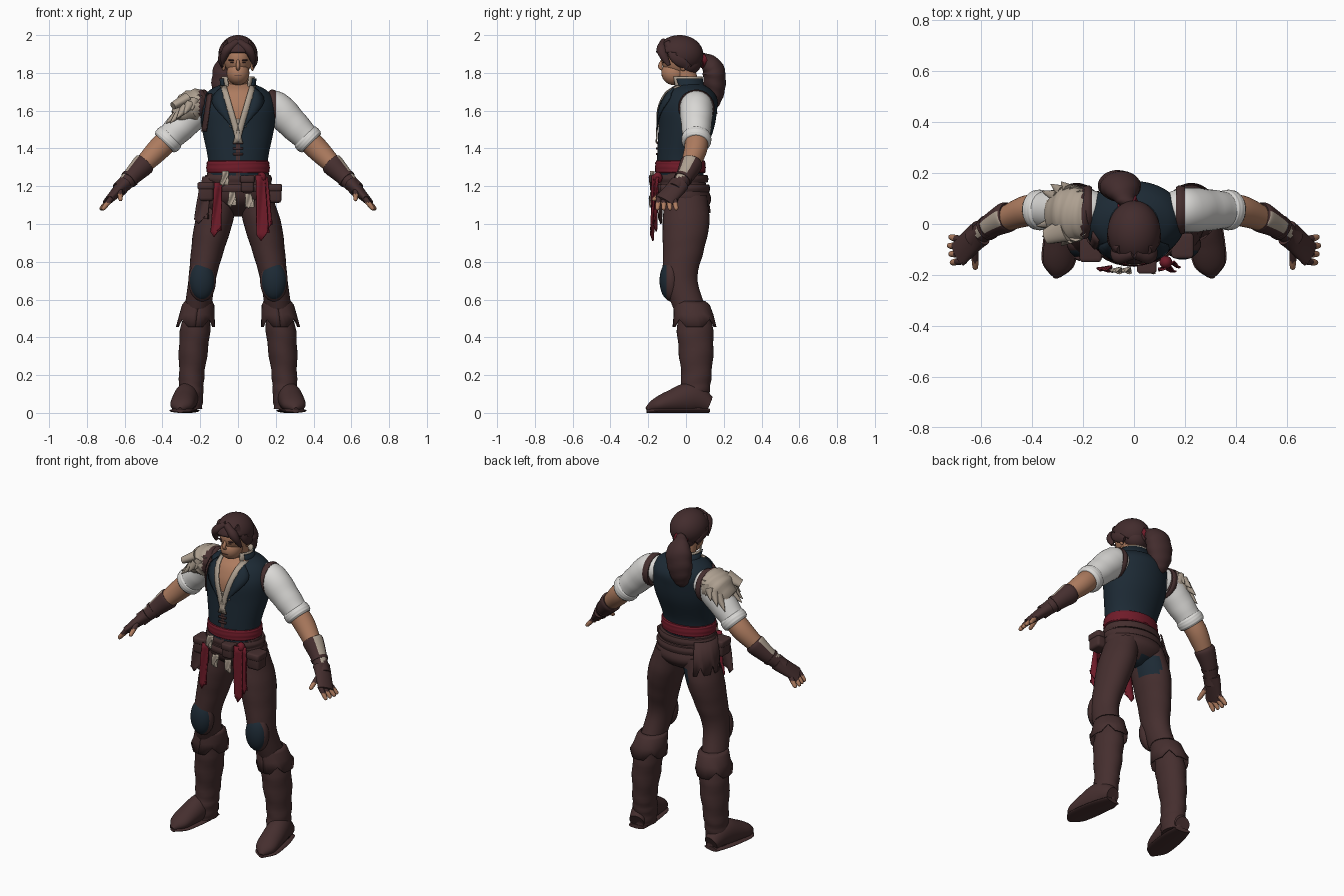
import bpy, bmesh, math, random
from mathutils import Vector

random.seed(4)
if "Cube" in bpy.data.objects:
    bpy.data.objects.remove(bpy.data.objects["Cube"])


def material(name, *rgb):
    mat = bpy.data.materials.new(name)
    mat.use_nodes = True
    mat.diffuse_color = (*rgb, 1)
    mat.node_tree.nodes["Principled BSDF"].inputs["Base Color"].default_value = (*rgb, 1)
    return mat


BROWN = material("dark brown leather", .06, .028, .028)
HAIR = material("brown hair", .055, .025, .026)
BLUE = material("deep blue cloth", .012, .023, .035)
RED = material("crimson cloth", .16, .011, .022)
WHITE = material("white linen", .7, .69, .67)
CREAM = material("cream bone", .42, .35, .28)
SKIN = material("tan skin", .42, .2, .115)


def finish(bm, name, mats, rule=None, thick=0):
    bmesh.ops.recalc_face_normals(bm, faces=bm.faces)
    for face in bm.faces:
        face.smooth = True
        face.material_index = int(rule(face.calc_center_median(), face.normal)) if rule else 0
    for edge in bm.edges:
        if len(edge.link_faces) == 2 and edge.calc_face_angle(0) > .8:
            edge.smooth = False
    mesh = bpy.data.meshes.new(name)
    bm.to_mesh(mesh)
    bm.free()
    ob = bpy.data.objects.new(name, mesh)
    bpy.context.collection.objects.link(ob)
    for mat in mats if isinstance(mats, tuple) else (mats,):
        mesh.materials.append(mat)
    if thick:
        solid = ob.modifiers.new("thickness", 'SOLIDIFY')
        solid.thickness, solid.offset = thick, 0


def dense(stations, steps=6):
    """Smooth curve through stations (x, y, z, radius, radius)."""
    out, last = [], len(stations) - 1
    for i in range(last):
        quad = [stations[max(0, min(last, i + j))] for j in (-1, 0, 1, 2)]
        for t in (j / steps for j in range(steps)):
            out.append([b + t / 2 * (c - a + t * (2 * a - 5 * b + 4 * c - d + t * (3 * b - a - 3 * c + d)))
                        for a, b, c, d in zip(*quad)])
    return out + [list(stations[-1])]


def sweep(name, stations, mats, rule=None, ref=(0, 1, 0), level=False, sides=32, ripple=0):
    """Elliptical sections along a path; level keeps the sections horizontal."""
    bm, rings, path = bmesh.new(), [], dense(stations)
    for i, (x, y, z, a, b) in enumerate(path):
        u, v = Vector((1, 0, 0)), Vector((0, 1, 0))
        if not level:
            ahead, behind = path[min(i + 1, len(path) - 1)], path[max(i - 1, 0)]
            along = Vector(ahead[:3]) - Vector(behind[:3])
            u = Vector(ref).cross(along).normalized()
            v = along.cross(u).normalized()
        ring = []
        for j in range(sides):
            turn = math.tau * j / sides
            swell = 1 + ripple * math.sin(i * 1.6 + math.sin(turn * 2))
            p = Vector((x, y, z)) + swell * (u * a * math.cos(turn) + v * b * math.sin(turn))
            p.z = max(p.z, 0)
            ring.append(bm.verts.new(p))
        rings.append(ring)
    for low, high in zip(rings, rings[1:]):
        for j in range(sides):
            bm.faces.new((low[j], low[j - 1], high[j - 1], high[j]))
    bm.faces.new(rings[0])
    bm.faces.new(rings[-1])
    finish(bm, name, mats, rule)


def sheet(name, rows, mat):
    bm = bmesh.new()
    grid = [[bm.verts.new(p) for p in row] for row in rows]
    for low, high in zip(grid, grid[1:]):
        for i in range(len(low) - 1):
            bm.faces.new((low[i], low[i + 1], high[i + 1], high[i]))
    finish(bm, name, mat, thick=.007)


def wrap(name, mat, rings, start=0, end=360, tear=0, count=32):
    """Cloth wrapped about the body, angle 0 at the front; tear makes a ragged hem."""
    rows = []
    for ring in rings:
        x, y, z, a, b = ring
        hem = tear if ring == rings[-1] else 0
        angles = [math.radians(start + (end - start) * j / count) for j in range(count + 1)]
        rows.append([(x + a * math.sin(w), y - b * math.cos(w), z + hem * max(0, 1 - abs(j % 8 - 4) / 2))
                     for j, w in enumerate(angles)])
    sheet(name, rows, mat)


def ball(name, mat, centre, size, drop=None, boxy=False):
    bm = bmesh.new()
    if boxy:
        bmesh.ops.create_cube(bm, size=2)
        bmesh.ops.bevel(bm, geom=bm.edges[:], offset=.35, segments=3, affect='EDGES', profile=.5)
    else:
        bmesh.ops.create_uvsphere(bm, u_segments=40, v_segments=28, radius=1)
    for vert in bm.verts:
        vert.co = Vector(centre) + Vector(p * q for p, q in zip(vert.co, size))
    if drop:
        gone = [f for f in bm.faces if drop(f.calc_center_median())]
        bmesh.ops.delete(bm, geom=gone, context='FACES')
    finish(bm, name, mat, thick=.008 if drop else 0)


def trunk(stations, depth):
    """Stations (height, y, half width) on the centre line."""
    return [(0, y, z, a, a * depth) for z, y, a in stations]


def leg(side, stations, depth=1.2):
    """Stations (height, y, half width) down the spread leg."""
    return [(side * (.25 - .12 * z * z), y, z, a, a * depth) for z, y, a in stations]


def arm(side, stations, width=0):
    """Stations (distance out, radius) along the lowered arm, which bends forward at the elbow."""
    return [(side * x, .055 - 1.7 * max(0, x - .37) ** 2, min(1.615, 1.825 - 1.02 * x), r, width or r) for x, r in stations]


def flip(side, stations):
    return [(side * p[0], *p[1:]) for p in stations]


# Waistcoat with open neck
TORSO = trunk([(1.25, -.03, .16), (1.35, -.03, .16), (1.5, 0, .19), (1.6, .01, .2),
               (1.66, .02, .19), (1.705, .02, .155), (1.735, .02, .1), (1.75, .02, .06)], .77)
PROFILE = dense(TORSO, 16)


def chest(x, z, lift=.008):
    """Point just in front of the waistcoat."""
    _, y, _, a, b = min(PROFILE, key=lambda ring: abs(ring[2] - z))
    return (x, y - b * math.sqrt(max(0, 1 - (x / a) ** 2)) - lift, z)


def neckline(z):
    return max(0, (z - 1.43) * .29)


def vest_rule(c, normal):
    if c.z > 1.742:
        return 1
    if c.y < 0 and abs(c.x) < neckline(c.z):
        return 1 if c.z > 1.56 else 2
    return 3 if c.y < 0 and abs(c.x) < .012 and c.z < 1.43 else 0


def bar(name, mat, z, half):
    sheet(name, [[chest(x, z + h, .003) for x in (-half, 0, half)] for h in (-.006, .006)], mat)


sweep("waistcoat", TORSO, (BLUE, SKIN, CREAM, BROWN), vest_rule, level=True, sides=96)
for i in range(3):
    bar("waistcoat_toggle", BROWN, 1.37 + i * .03, .025)
for i in range(2):
    bar("shirt_lace", CREAM, 1.52 + i * .03, .045)
steps = [i / 10 for i in range(11)]
for side in (-1, 1):
    sheet("shirt_edge", [[chest(side * (neckline(z) + offset), z) for z in (1.43 + .3 * f for f in steps)]
                         for offset in (-.026, -.01, .008)], CREAM)
    sheet("lapel", [[chest(side * (neckline(z) + .005 + out * .07 * math.sin(math.pi * f ** 1.8)), z)
                     for f, z in ((f, 1.48 + .24 * f) for f in steps)] for out in (0, .5, 1)], BLUE)
wrap("waistcoat_collar", BLUE, trunk([(1.7, .02, .11), (1.73, .01, .09), (1.77, 0, .095)], .9), 55, 305)
wrap("shirt_collar", CREAM, trunk([(1.69, .01, .09), (1.74, 0, .077), (1.78, 0, .086)], 1), 42, 318)

# Head and face
sweep("neck", [(0, .03, 1.68, .06, .06), (0, -.02, 1.83, .056, .06)], SKIN)
ball("cranium", SKIN, (0, -.035, 1.88), (.075, .097, .1))
ball("jaw", SKIN, (0, -.063, 1.8), (.06, .067, .065))
sweep("nose", [(0, -.12, 1.875, .006, .008), (0, -.136, 1.835, .011, .012), (0, -.125, 1.817, .008, .006)], SKIN, sides=16)
ball("mouth", BROWN, (0, -.125, 1.785), (.018, .005, .002))
for side in (-1, 1):
    ball("eyebrow", HAIR, (side * .032, -.121, 1.867), (.02, .008, .005))
    ball("eye", HAIR, (side * .03, -.12, 1.855), (.01, .006, .003))
    ball("ear", SKIN, (side * .076, -.015, 1.835), (.01, .018, .025))

# Hair with parted fringe and ponytail
ball("hair_cap", HAIR, (0, -.034, 1.896), (.1, .122, .1),
     drop=lambda c: c.z < 1.845 - .3 * max(0, c.y) or (c.y < -.05 and c.z < 1.908))
ball("nape_hair", HAIR, (0, .015, 1.85), (.07, .065, .06))
for side in (-1, 1):
    sweep("fringe_lock", flip(side, [(0, -.115, 1.965, .02, .02), (.062, -.128, 1.915, .025, .027),
                                     (.084, -.09, 1.84, .006, .01)]), HAIR, sides=16, ripple=.04)
    sweep("side_lock", flip(side, [(.05, -.1, 1.96, .02, .02), (.09, -.05, 1.88, .016, .032),
                                   (.08, .01, 1.83, .008, .02)]), HAIR, sides=16, ripple=.04)
sweep("ponytail", [(-.015, .06, 1.855, .03, .03), (-.03, .095, 1.865, .045, .035), (-.05, .143, 1.82, .078, .058),
                   (-.065, .152, 1.72, .075, .056), (-.07, .145, 1.64, .045, .035), (-.07, .14, 1.61, .015, .012)],
      HAIR, ripple=.03)
sweep("hair_tie", [(-.015, .07, 1.86, .036, .036), (-.028, .09, 1.87, .045, .04)], RED)

# Sleeves, arms, gauntlets and hands
for side in (-1, 1):
    outward = Vector((side * .62, -.1, .78))
    sweep("sleeve", arm(side, [(.14, .07), (.2, .088), (.3, .08), (.38, .068)]), WHITE, ripple=.01)
    sweep("armhole_trim", arm(side, [(.165, .09), (.18, .097), (.2, .092)]), BROWN)
    sweep("sleeve_cuff", arm(side, [(.35, .07), (.36, .078), (.38, .078), (.39, .068)]), WHITE, ripple=.01)
    sweep("forearm", arm(side, [(.36, .06), (.43, .06), (.55, .04)]), SKIN)
    sweep("gauntlet", arm(side, [(.49, .05), (.5, .06), (.55, .05), (.6, .04), (.63, .04)]), (BROWN, CREAM),
          lambda c, normal: .5 < abs(c.x) < .62 and normal.dot(outward) > .86, sides=48)
    sweep("gauntlet_strap", arm(side, [(.57, .05), (.58, .048)]), BROWN)
    sweep("glove", arm(side, [(.6, .04), (.63, .032), (.69, .02)], .053), BROWN)
    fingers = [(Vector((.665, -.065 - .026 * i, 1.145)), Vector((.73 - .006 * abs(i - 1), -.05 - .034 * i, 1.075)))
               for i in range(4)]
    thumb = (Vector((.625, -.09, 1.185)), Vector((.622, -.178, 1.125)))
    for root, tip in fingers + [thumb]:
        hem = root.lerp(tip, .45).z
        path = [(*root.lerp(tip, f), r, r) for f, r in ((0, .015), (.5, .014), (.9, .011), (1, .004))]
        sweep("finger", flip(side, path), (BROWN, SKIN), lambda c, normal: c.z < hem, ref=(.3, 1, .8), sides=12)

# Shoulder pelt on the right arm
sweep("pelt_base", [(-.165, .04, 1.67, .045, .06), (-.2, .04, 1.65, .075, .1), (-.26, .04, 1.61, .088, .105),
                    (-.33, .03, 1.565, .04, .06)], (CREAM, BROWN), lambda c, normal: c.x > -.205, ripple=.04)
sweep("pelt_snout", [(-.27, -.02, 1.665, .03, .05), (-.345, -.05, 1.625, .02, .03)], CREAM)
for i in range(16):
    c, s = math.cos(math.tau * i / 16), math.sin(math.tau * i / 16)
    root = Vector((-.255 + .06 * c, .04 + .09 * s, 1.635 + .05 * c))
    tip = root + Vector((.045 * c - .03, .035 * s, -.05 - .03 * random.random()))
    sweep("pelt_tuft", [(*root, .03, .03), (*tip, .002, .002)], BROWN if c > .8 else CREAM, sides=8)
sheet("pelt_strap", [[chest(out - .15 - .03 * f, 1.69 - .2 * f) for f in steps] for out in (-.012, .012)], BROWN)

# Hips, sash, belts and pouches
sweep("hips", trunk([(1.28, -.03, .16), (1.2, -.02, .18), (1.13, 0, .185), (1.08, .01, .13), (1.04, .01, .04)], .72),
      (BROWN, BLUE), lambda c, normal: c.z < 1.075 and c.y > 0 and -.09 < c.x < .02, level=True)
sweep("sash", trunk([(1.27, -.03, .16), (1.28, -.03, .167), (1.32, -.03, .166), (1.335, -.03, .16)], .8),
      RED, level=True, ripple=.008)
for z, a in ((1.24, .18), (1.19, .192)):
    sweep("belt", trunk([(z - .02, -.02, a - .005), (z, -.02, a), (z + .02, -.02, a - .008)], .77), BROWN, level=True)
wrap("torn_hip_cloth", BROWN, trunk([(1.25, -.01, .185), (1.15, 0, .205), (1.06, .01, .215)], .72), 220, 325, .05)
for name, x, y, z, wide in (("left", .19, -.085, 1.16, .04), ("front", .05, -.145, 1.21, .035), ("right", -.17, -.1, 1.17, .04)):
    ball(name + "_pouch", BROWN, (x, y, z), (wide, .045, wide * 1.2), boxy=True)
    ball(name + "_pouch_flap", BROWN, (x, y, z + wide * .8), (wide + .004, .05, .02), boxy=True)
ball("sash_knot", RED, (.125, -.15, 1.245), (.025, .025, .03))


# Hanging strips of cloth
def tail(name, mat, x, width, top, bottom, y=-.172):
    rows = []
    for i in range(9):
        f = i / 8
        ragged = .03 if i == 8 else 0
        rows.append([(x + x * f / 8 + width * (j / 6 - .5) * (.7 + f / 3), y - .008 * (f + math.sin(j * .8 + f * 4)),
                      top + (bottom - top) * f + ragged * abs(j - 2) / 2) for j in range(7)])
    sheet(name, rows, mat)


tail("left_sash_tail", RED, .118, .065, 1.26, .91)
tail("left_sash_under_tail", RED, .142, .045, 1.25, .96, -.155)
tail("right_sash_tail", RED, -.105, .055, 1.22, .93)
tail("right_torn_cloth", BROWN, -.175, .075, 1.22, 1.0, -.13)
for x, top in ((-.065, 1.28), (-.03, 1.17), (.055, 1.16)):
    tail("cream_scrap", CREAM, x, .045, top, top - .08, -.178)

# Legs, knee patches and boots
for side in (-1, 1):
    sweep("leg", leg(side, [(1.15, 0, .09), (1, 0, .1), (.85, -.015, .086), (.7, -.028, .072), (.5, .04, .07)], 1.24),
          (BROWN, BLUE), lambda c, normal: side < 0 < c.y and c.x > -.1 and .98 < c.z < 1.07, level=True, ripple=.006)
    ball("knee_patch_rim", BROWN, (side * .19, -.08, .7), (.073, .05, .11))
    ball("knee_patch", BLUE, (side * .19, -.086, .7), (.068, .054, .103))
    wrap("boot_cuff", BROWN, leg(side, [(.59, .02, .07), (.57, .03, .082), (.52, .04, .09), (.455, .045, .1)], 1.13),
         tear=.04)
    sweep("boot_shaft", leg(side, [(.55, .04, .07), (.4, .05, .08), (.2, .055, .067), (.1, .045, .065), (.02, .045, .06)]),
          BROWN, level=True, ripple=.03)
    foot = [(.12, .045, .045), (.03, .062, .08), (-.08, .066, .06), (-.16, .057, .038), (-.207, .012, .015)]
    sweep("boot_foot", [(side * (.275 - .15 * y), y, h, a, h) for y, a, h in foot], BROWN, ref=(0, 0, 1))
    sweep("boot_sole", [(side * (.275 - .15 * y), y, .012, a + .005, .012) for y, a, h in foot], BROWN, ref=(0, 0, 1))
